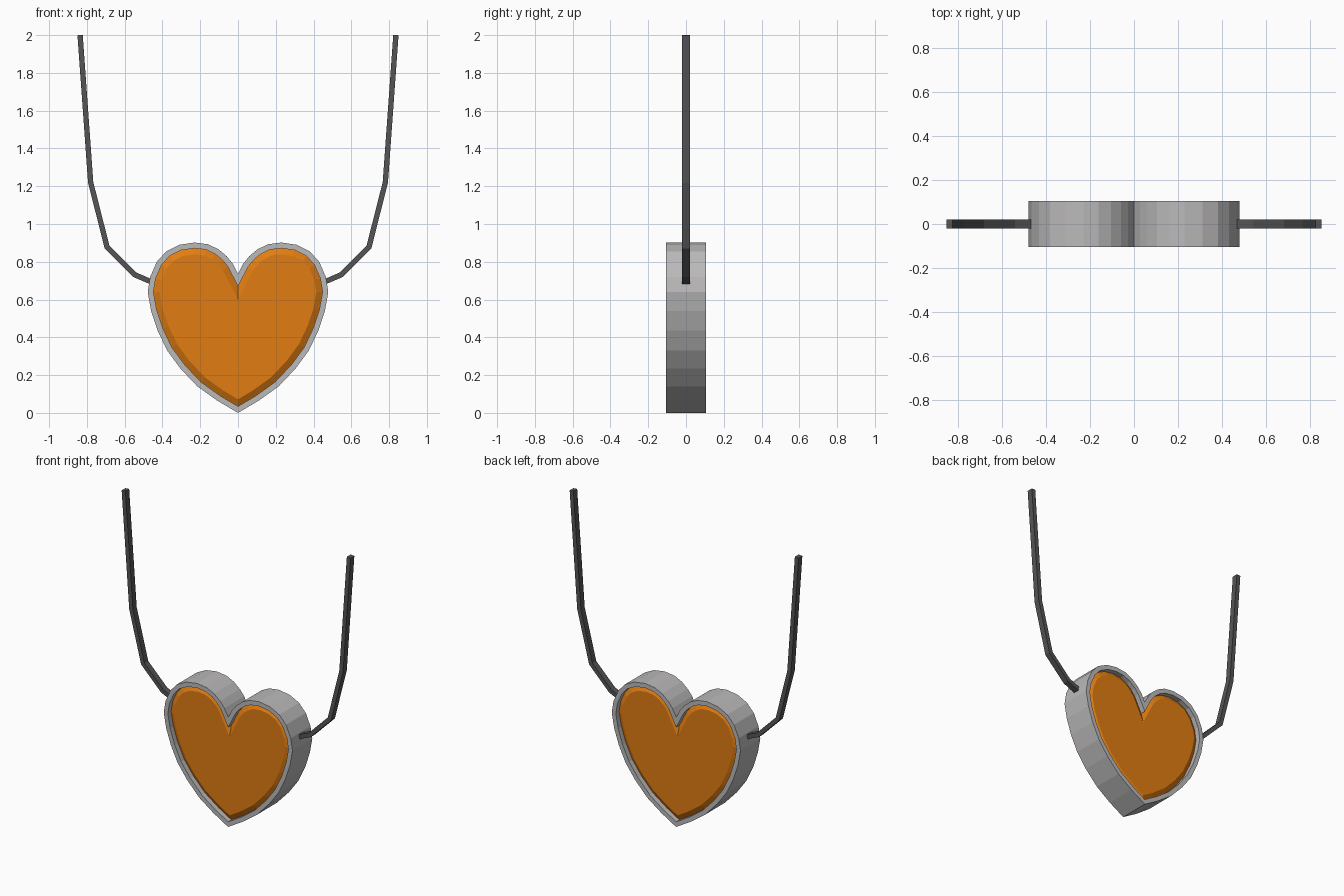
import bpy, bmesh
from mathutils import Vector

if "Cube" in bpy.data.objects:
    bpy.data.objects.remove(bpy.data.objects["Cube"])


def material(name, rgb):
    m = bpy.data.materials.new(name)
    m.diffuse_color = (*rgb, 1)
    m.use_nodes = True
    m.node_tree.nodes["Principled BSDF"].inputs["Base Color"].default_value = m.diffuse_color
    return m


GREY = material("silver grey", (0.50, 0.49, 0.49))
ORANGE = material("orange", (0.75, 0.205, 0.006))
DARK = material("dark grey", (0.09, 0.09, 0.09))


def offset(points, dist, closed=True):
    """Shift an x-z outline to its left by dist with mitred corners."""
    pts = [Vector(p) for p in points]
    n, out = len(pts), []
    for i, p in enumerate(pts):
        dirs = []
        if closed or i > 0:
            dirs.append((p - pts[i - 1]).normalized())
        if closed or i < n - 1:
            dirs.append((pts[(i + 1) % n] - p).normalized())
        normals = [Vector((-d.y, d.x)) for d in dirs]
        m = sum(normals, Vector((0, 0))).normalized()
        out.append(p + m * (dist / m.dot(normals[0])))
    return out


def loft(name, rings, mat, caps=True):
    """Join (outline, y) rings; cap the ends or close into a loop."""
    bm = bmesh.new()
    loops = [[bm.verts.new((p[0], y, p[1])) for p in pts] for pts, y in rings]
    pairs = list(zip(loops, loops[1:]))
    if caps:
        bm.faces.new(loops[0])
        bm.faces.new(loops[-1])
    else:
        pairs.append((loops[-1], loops[0]))
    for a, b in pairs:
        for i in range(len(a)):
            j = (i + 1) % len(a)
            bm.faces.new((a[i], a[j], b[j], b[i]))
    bmesh.ops.recalc_face_normals(bm, faces=bm.faces)
    me = bpy.data.meshes.new(name)
    bm.to_mesh(me)
    bm.free()
    me.materials.append(mat)
    ob = bpy.data.objects.new(name, me)
    bpy.context.collection.objects.link(ob)
    return ob


# Heart outline: right half from tip to cleft, then mirrored
half = [(0, 0), (.11, .065), (.215, .14), (.305, .235), (.375, .33),
        (.425, .435), (.46, .54), (.478, .64), (.465, .72), (.43, .80),
        (.38, .855), (.31, .89), (.23, .902), (.16, .893), (.105, .867),
        (.06, .83), (.028, .79), (0, .735)]
outer = half + [(-x, z) for x, z in half[-2:0:-1]]
inner = offset(outer, 0.03)
face = offset(outer, 0.062)

# Metal frame with raised rim front and back
loft("heart_frame", [(outer, -.105), (outer, .105), (inner, .105), (inner, -.105)],
     GREY, caps=False)

# Bevelled stone, slightly recessed on both sides
loft("heart_stone", [(face, -.09), (inner, -.07), (inner, .07), (face, .09)], ORANGE)

# Cord on each side
path = [(.46, .694), (.548, .732), (.693, .877), (.78, 1.22), (.836, 2.0)]
for side, s in (("right", 1), ("left", -1)):
    line = [(s * x, z) for x, z in path]
    ribbon = offset(line, .014, False) + offset(line, -.014, False)[::-1]
    loft(side + "_cord", [(ribbon, -.02), (ribbon, .02)], DARK)
